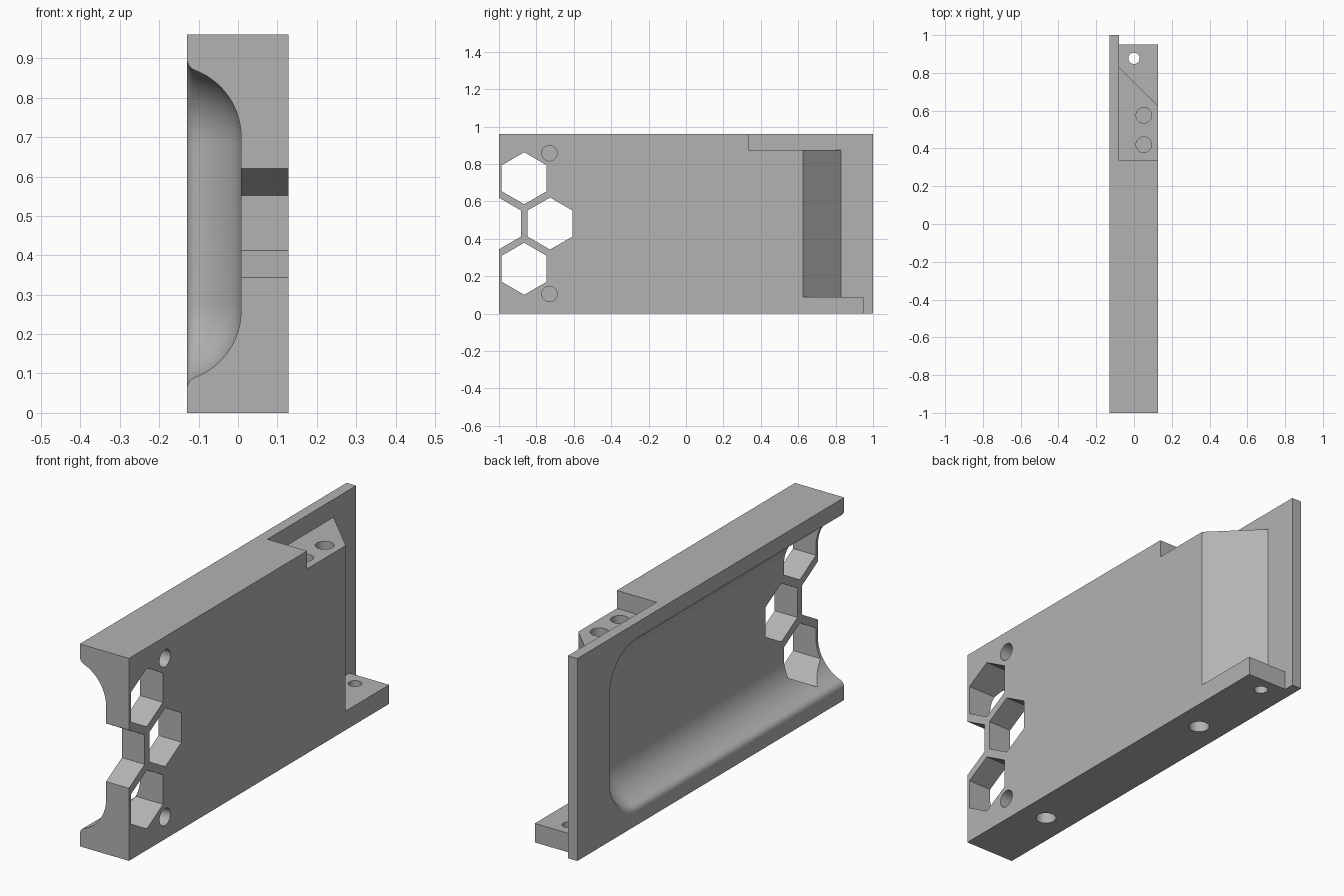
import bpy, bmesh
from math import radians, sin, cos, pi

cube = bpy.data.objects.get("Cube")
if cube:
    bpy.data.objects.remove(cube, do_unlink=True)

X0, X1, H = -0.13, 0.128, 0.96   # sides and height of the block
MID = H / 2

grey = bpy.data.materials.new("plain grey")
grey.use_nodes = True
colour = (0.45, 0.45, 0.45, 1)
grey.diffuse_color = colour
grey.node_tree.nodes["Principled BSDF"].inputs["Base Color"].default_value = colour


def loft(name, rings):
    """Closed solid through rings of equal point count."""
    bm = bmesh.new()
    loops = [[bm.verts.new(p) for p in ring] for ring in rings]
    for a, b in zip(loops, loops[1:]):
        for i in range(len(a)):
            j = (i + 1) % len(a)
            bm.faces.new((a[i], a[j], b[j], b[i]))
    bm.faces.new(loops[0])
    bm.faces.new(loops[-1])
    bmesh.ops.recalc_face_normals(bm, faces=bm.faces)
    mesh = bpy.data.meshes.new(name)
    bm.to_mesh(mesh)
    bm.free()
    obj = bpy.data.objects.new(name, mesh)
    bpy.context.collection.objects.link(obj)
    return obj


def prism(name, outline, axis, lo, hi):
    """Extrude a 2D outline: (x, y) along z, or (y, z) along x."""
    if axis == "z":
        return loft(name, [[(a, b, t) for a, b in outline] for t in (lo, hi)])
    return loft(name, [[(t, a, b) for a, b in outline] for t in (lo, hi)])


def rect(a0, a1, b0, b1):
    return [(a0, b0), (a1, b0), (a1, b1), (a0, b1)]


def disc(a, b, r, n=32):
    """Regular polygon with one corner pointing up."""
    return [(a + r * sin(2 * pi * i / n), b + r * cos(2 * pi * i / n)) for i in range(n)]


def cut(target, cutter):
    cutter.hide_render = True
    mod = target.modifiers.new("cut", "BOOLEAN")
    mod.operation = "DIFFERENCE"
    mod.solver = "EXACT"
    mod.object = cutter
    bpy.context.view_layer.objects.active = target
    bpy.ops.object.modifier_apply(modifier=mod.name)
    bpy.data.objects.remove(cutter, do_unlink=True)


body = prism("grip_block", rect(X0, X1, -1, 1), "z", 0, H)

# Stepped and bevelled end, leaving a thin back plate and a bottom tab
PLATE = -0.08
cut(body, prism("top_step", rect(PLATE, 0.3, 0.335, 1.2), "z", 0.875, 1.2))
cut(body, prism("end_bevel", [(PLATE, 1.2), (PLATE, 0.83), (0.18, 0.573), (0.18, 1.2)],
                "z", 0.09, 0.9))
cut(body, prism("tab_end", rect(PLATE, 0.3, 0.95, 1.2), "z", -0.2, 0.2))

# Scooped pocket: a rolled rim and a large inner fillet follow a rounded outline
RIM, BIG, TURN = 0.0323, 0.1816, 69.2
section = [(-0.25, 0)]                                  # (x, inset)
for i in range(9):
    t = radians(180 + TURN * i / 8)
    section.append((X0 + RIM + RIM * cos(t), -RIM * sin(t)))
for i in range(1, 17):
    t = radians(TURN * (1 - i / 16))
    section.append((0.008 - BIG + BIG * cos(t), 0.2 - BIG * sin(t)))


def pocket_ring(x, inset):
    r, end, half = 0.22 - inset, 0.77 - inset, 0.42 - inset
    ring = [(x, -1.2, MID - half)]
    for side in (-1, 1):
        for i in range(13):
            t = pi / 2 * (i / 12 if side < 0 else 1 - i / 12)
            ring.append((x, end - r + r * sin(t), MID + side * (half - r + r * cos(t))))
    ring.append((x, -1.2, MID + half))
    return ring


cut(body, loft("pocket", [pocket_ring(x, d) for x, d in section]))

# Hexagonal windows, one of them open at the front edge
for y, z in ((-0.865, 0.724), (-0.865, 0.24), (-0.727, 0.482), (-1.002, 0.482)):
    cut(body, prism("hex_window", disc(y, z, 0.139, 6), "x", -0.4, 0.4))

# Blind holes in the flat side
for z in (0.105, 0.858):
    cut(body, prism("side_hole", disc(-0.73, z, 0.041), "x", 0.01, 0.3))

# Blind holes in the step and underside, and a through hole in the tab
for y in (0.42, 0.575):
    cut(body, prism("step_hole", disc(0.052, y, 0.041), "z", 0.65, 1))
for y in (-0.61, 0.45):
    cut(body, prism("base_hole", disc(0, y, 0.045), "z", -0.1, 0.12))
cut(body, prism("tab_hole", disc(0, 0.877, 0.03), "z", -0.1, 0.2))

body.data.materials.clear()
body.data.materials.append(grey)
for poly in body.data.polygons:
    poly.material_index = 0
bpy.ops.object.select_all(action="DESELECT")
body.select_set(True)
bpy.context.view_layer.objects.active = body
bpy.ops.object.shade_smooth_by_angle(angle=radians(25))
